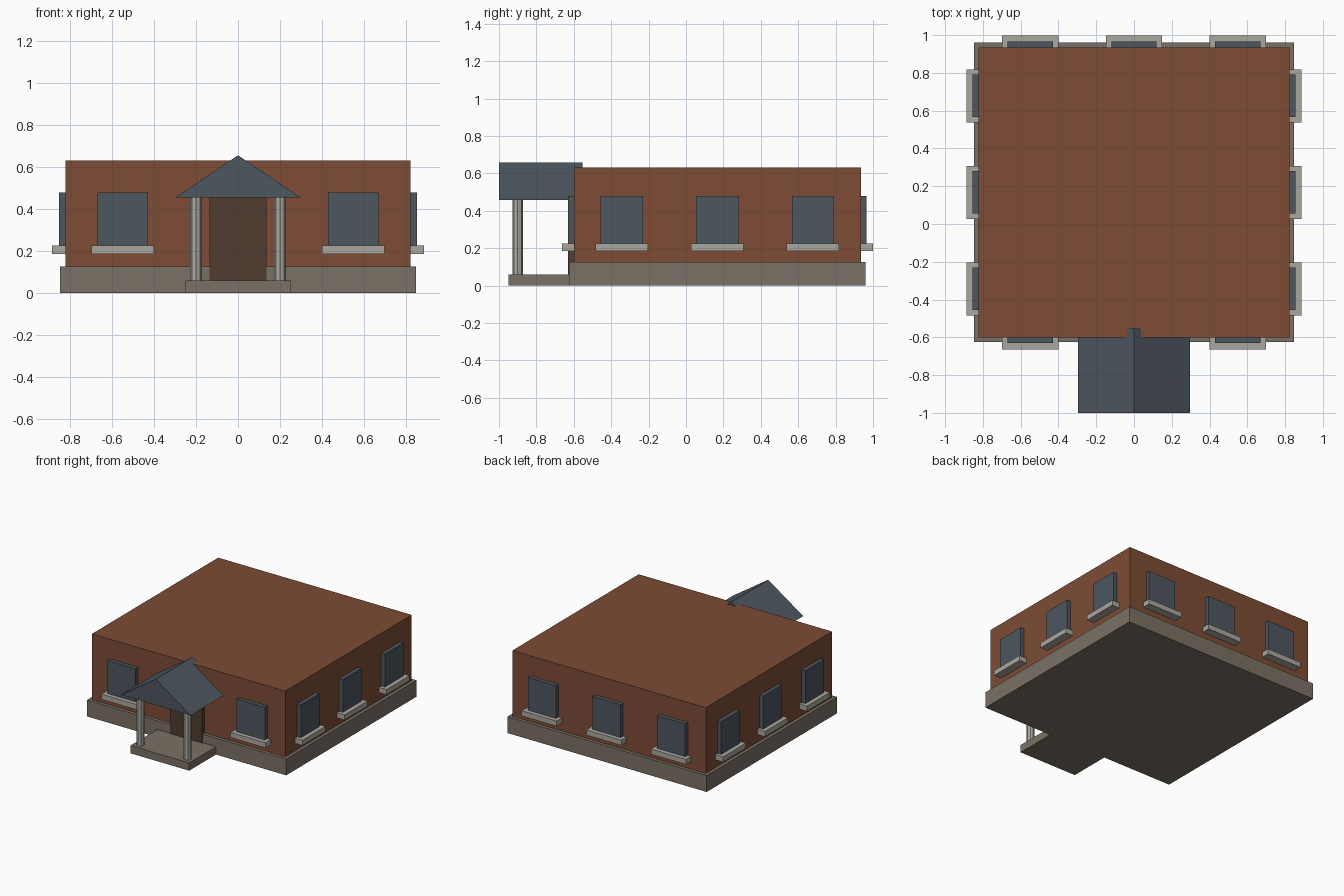
import bpy
import bmesh
from mathutils import Matrix, Vector

cube = bpy.data.objects.get("Cube")
if cube:
    bpy.data.objects.remove(cube, do_unlink=True)


def material(name, rgb):
    m = bpy.data.materials.new(name)
    m.use_nodes = True
    colour = (*rgb, 1)
    m.diffuse_color = colour
    m.node_tree.nodes["Principled BSDF"].inputs["Base Color"].default_value = colour
    return m


BRICK = material("brick", (0.205, 0.072, 0.036))
SLATE = material("slate", (0.075, 0.095, 0.115))
STONE = material("pale stone", (0.41, 0.39, 0.35))
PLINTH = material("plinth stone", (0.195, 0.164, 0.128))
WOOD = material("dark wood", (0.079, 0.045, 0.029))


def finish(name, bm, mat):
    bmesh.ops.recalc_face_normals(bm, faces=bm.faces)
    mesh = bpy.data.meshes.new(name)
    bm.to_mesh(mesh)
    bm.free()
    mesh.materials.append(mat)
    obj = bpy.data.objects.new(name, mesh)
    bpy.context.collection.objects.link(obj)
    return obj


def box(name, low, high, mat):
    low, high = Vector(low), Vector(high)
    bm = bmesh.new()
    bmesh.ops.create_cube(bm, size=1, matrix=Matrix.Translation((low + high) / 2)
                          @ Matrix.Diagonal((*(high - low), 1)))
    return finish(name, bm, mat)


# Main building: wall extents, with a plinth projecting all round
WX, FRONT, BACK = 0.823, -0.60, 0.935
MID = (FRONT + BACK) / 2
RIM = 0.025
box("plinth", (-WX - RIM, FRONT - RIM, 0), (WX + RIM, BACK + RIM, 0.126), PLINTH)
box("brick_walls", (-WX, FRONT, 0.12), (WX, BACK, 0.632), BRICK)


# Windows: a projecting pane standing on a deeper sill
def window(name, x, y, facing_x, side):
    for part, half, out, z0, z1, mat in (("pane", 0.12, 0.031, 0.21, 0.479, SLATE),
                                         ("sill", 0.149, 0.064, 0.186, 0.226, STONE)):
        if facing_x:
            half *= 0.94
            low, high = (x - 0.02, y - half, z0), (x + 0.02, y + half, z1)
            low, high = list(low), list(high)
            (high if side > 0 else low)[0] = x + side * out
        else:
            low, high = [x - half, y - 0.02, z0], [x + half, y + 0.02, z1]
            (high if side > 0 else low)[1] = y + side * out
        box(f"{name}_{part}", low, high, mat)


for i in (-1, 0, 1):
    window(f"back_window_{i + 2}", i * 0.55, BACK, False, 1)
    for side, label in ((1, "left"), (-1, "right")):
        window(f"{label}_window_{i + 2}", side * WX, MID + i * 0.511, True, side)
    if i:
        window(f"front_window_{'left' if i > 0 else 'right'}", i * 0.55, FRONT, False, -1)

# Entrance: door, step and two octagonal columns
box("door", (-0.136, FRONT - 0.031, 0.05), (0.136, FRONT + 0.02, 0.47), WOOD)
box("porch_step", (-0.25, -0.95, 0), (0.25, FRONT - 0.02, 0.06), PLINTH)
for side, label in ((1, "left"), (-1, "right")):
    bm = bmesh.new()
    bmesh.ops.create_cone(bm, cap_ends=True, segments=8, radius1=0.028, radius2=0.028,
                          depth=0.41, matrix=Matrix.Translation((side * 0.2, -0.9, 0.26)))
    finish(f"{label}_column", bm, STONE)

# Porch roof: a gable extruded back into the wall
bm = bmesh.new()
gable = bm.faces.new([bm.verts.new((x, -1, z))
                      for x, z in ((-0.297, 0.457), (0.297, 0.457), (0, 0.657))])
ext = bmesh.ops.extrude_face_region(bm, geom=[gable], use_keep_orig=True)
bmesh.ops.translate(bm, vec=(0, 0.447, 0),
                    verts=[v for v in ext["geom"] if isinstance(v, bmesh.types.BMVert)])
finish("porch_roof", bm, SLATE)
